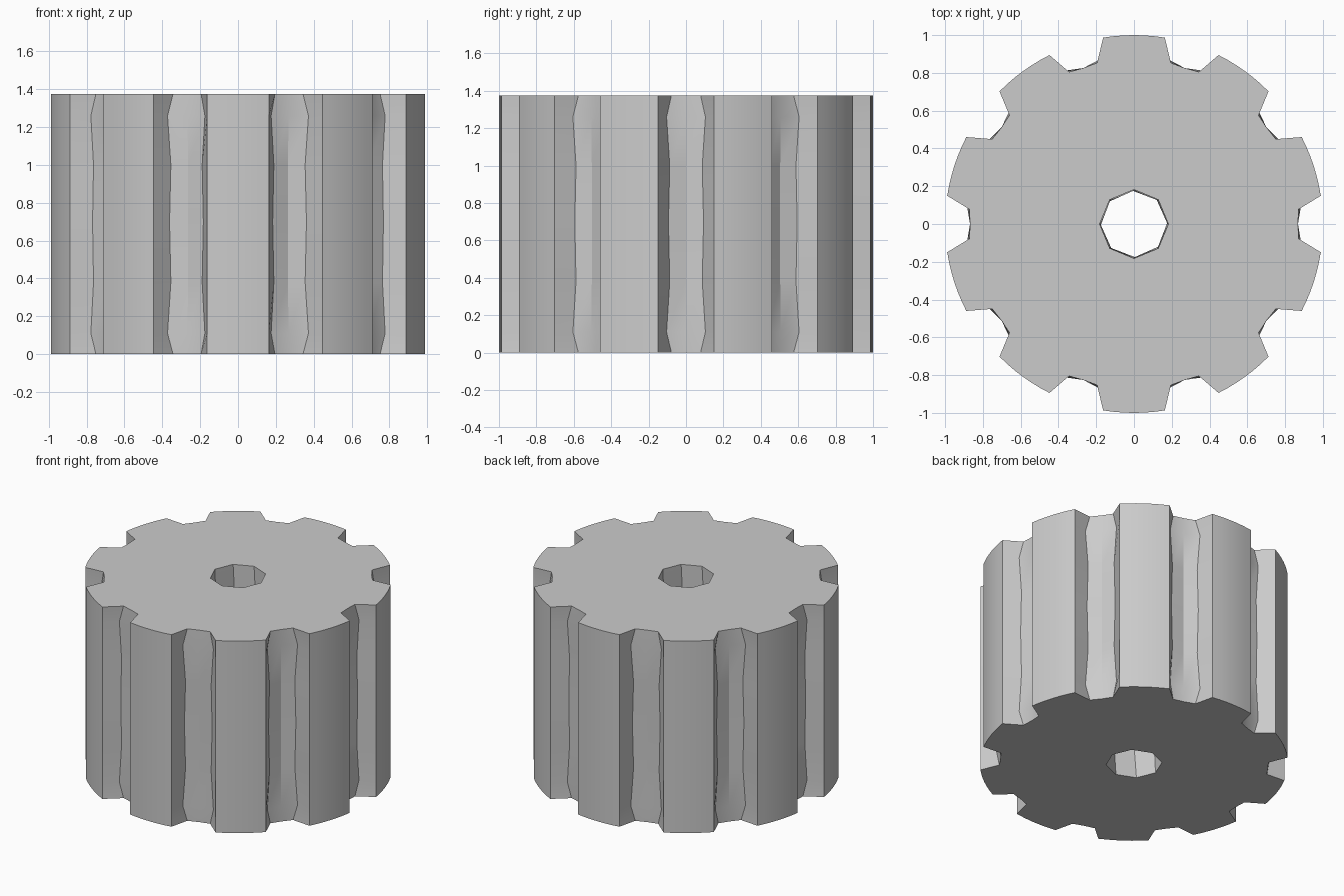
import bpy
import bmesh
from math import cos, sin, radians, tau

if "Cube" in bpy.data.objects:
    bpy.data.objects.remove(bpy.data.objects["Cube"])

TEETH = 10
HEIGHT = 1.375
TIP_HALF = radians(9.4)
ARC_STEPS = 6
# Groove levels: height, half width of the floor, radius of its edge, radius of its middle
LEVELS = [
    (0.0, 0.078, 0.875, 0.868),
    (0.11, 0.104, 0.892, 0.862),
    (0.38, 0.087, 0.885, 0.857),
    (0.7, 0.094, 0.887, 0.855),
    (1.0, 0.087, 0.885, 0.857),
    (1.26, 0.104, 0.892, 0.862),
    (HEIGHT, 0.078, 0.875, 0.868),
]
# Bore levels: height, radius, twist
BORE = [(0.0, 0.182, 0), (0.45, 0.187, 9), (0.95, 0.187, -6), (HEIGHT, 0.182, 0)]
BORE_SIDES = 8


def make_material(name, value):
    mat = bpy.data.materials.new(name)
    mat.use_nodes = True
    color = (value, value, value, 1)
    mat.diffuse_color = color
    mat.node_tree.nodes["Principled BSDF"].inputs["Base Color"].default_value = color
    return mat


def ring(bm, points):
    return [bm.verts.new(p) for p in points]


def polar(radius, angle, z):
    return (radius * cos(angle), radius * sin(angle), z)


def gear_outline(z, half, edge, middle):
    """One closed outline: each tooth's arc, then the groove after it."""
    points = []
    for i in range(TEETH):
        a = tau * (i + 0.5) / TEETH
        for k in range(ARC_STEPS + 1):
            points.append(polar(1, a + TIP_HALF * (2 * k / ARC_STEPS - 1), z))
        g = a + tau / TEETH / 2
        spread = half / edge
        points += [polar(edge, g - spread, z), polar(middle, g, z),
                   polar(edge, g + spread, z)]
    return points


def bridge(bm, rings, inward=False):
    for low, high in zip(rings, rings[1:]):
        n = len(low)
        for i in range(n):
            j = (i + 1) % n
            face = [low[i], low[j], high[j], high[i]]
            bm.faces.new(face[::-1] if inward else face)


def cap(bm, outer, inner, up):
    edges = []
    for loop in (outer, inner):
        edges += [bm.edges.get((v, loop[(i + 1) % len(loop)])) for i, v in enumerate(loop)]
    made = bmesh.ops.triangle_fill(bm, edges=edges, use_beauty=True, normal=(0, 0, up))
    for f in made["geom"]:
        if isinstance(f, bmesh.types.BMFace):
            f.normal_update()
            if f.normal.z * up < 0:
                f.normal_flip()


bm = bmesh.new()

# Grooved outer wall
outer = [ring(bm, gear_outline(*level)) for level in LEVELS]
bridge(bm, outer)

# Faceted central bore
inner = [ring(bm, [polar(r, tau * i / BORE_SIDES + radians(twist), z)
                   for i in range(BORE_SIDES)]) for z, r, twist in BORE]
bridge(bm, inner, inward=True)

# Flat ends with the bore left open
cap(bm, outer[0], inner[0], -1)
cap(bm, outer[-1], inner[-1], 1)

mesh = bpy.data.meshes.new("gear_body")
bm.to_mesh(mesh)
bm.free()
gear = bpy.data.objects.new("gear_body", mesh)
bpy.context.collection.objects.link(gear)
mesh.materials.append(make_material("plain_grey", 0.6))

bpy.ops.object.select_all(action="DESELECT")
gear.select_set(True)
bpy.context.view_layer.objects.active = gear
bpy.ops.object.shade_smooth_by_angle(angle=radians(25))
